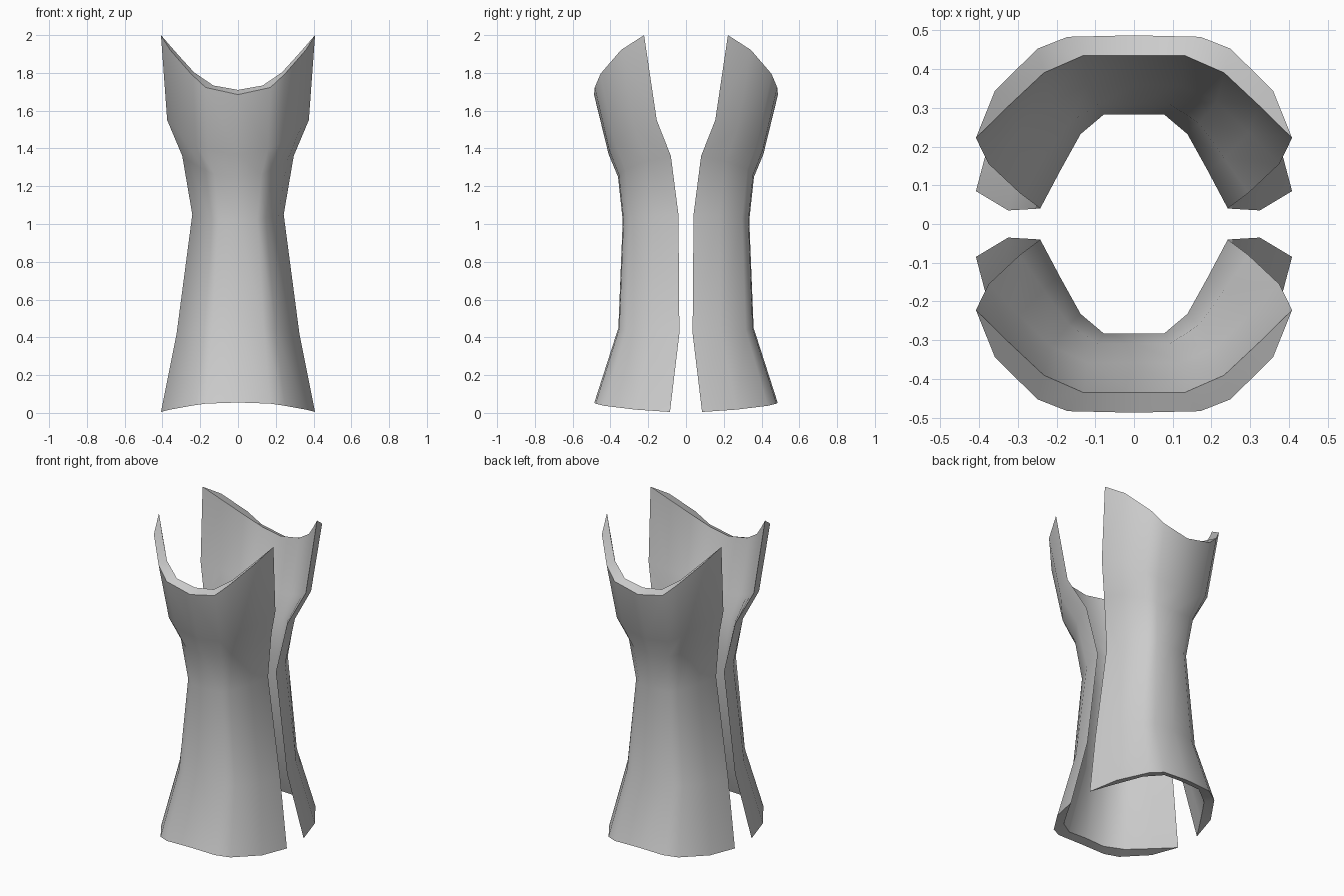
import bpy, bmesh

if "Cube" in bpy.data.objects:
    bpy.data.objects.remove(bpy.data.objects["Cube"])

# Rows from top to bottom: edge x, edge y, edge z, outer middle y, outer middle z, inner middle z
ROWS = [
    (0.408, 0.222, 2.00, 0.487, 1.685, 1.71),
    (0.375, 0.155, 1.55, 0.410, 1.37, 1.38),
    (0.295, 0.080, 1.36, 0.360, 1.25, 1.25),
    (0.242, 0.040, 1.05, 0.335, 1.02, 1.02),
    (0.325, 0.035, 0.42, 0.358, 0.45, 0.45),
    (0.408, 0.085, 0.005, 0.485, 0.055, 0.07),
]
# Cross-section fractions from the middle to the side edge: x, y, height blend
OUTER = [(0, 1, 1), (0.42, 0.985, 0.88), (0.61, 0.87, 0.65), (0.88, 0.46, 0.25), (1, 0, 0)]
INNER = [(0, 1, 1), (0.32, 1, 0.92), (0.57, 0.79, 0.68), (0.79, 0.395, 0.34)]
WALL = 0.052


def section(row):
    """Closed ring: outer wall from left to right, then inner wall back."""
    xe, ye, ze, yo, zo, zi = row

    def pts(fr, y_mid, z_mid):
        half = [(xe * a, ye + (y_mid - ye) * b, ze + (z_mid - ze) * c) for a, b, c in fr]
        return [(-x, y, z) for x, y, z in half[:0:-1]] + half

    return pts(OUTER, yo, zo) + pts(INNER, yo - WALL, zi)[::-1]


def shell(name, side):
    bm = bmesh.new()
    rings = [[bm.verts.new((x, side * y, z)) for x, y, z in section(r)] for r in ROWS]
    n = len(rings[0])
    # Walls
    for a, b in zip(rings, rings[1:]):
        for i in range(n):
            j = (i + 1) % n
            bm.faces.new((a[i], a[j], b[j], b[i]))
    # Top and bottom rims
    for ring in (rings[0], rings[-1]):
        outer = ring[:9]
        inner = [ring[0]] + ring[9:][::-1] + [ring[8]]
        for i in range(8):
            quad = [outer[i], outer[i + 1], inner[i + 1], inner[i]]
            bm.faces.new(list(dict.fromkeys(quad)))
    bmesh.ops.recalc_face_normals(bm, faces=bm.faces)
    me = bpy.data.meshes.new(name)
    bm.to_mesh(me)
    bm.free()
    ob = bpy.data.objects.new(name, me)
    bpy.context.collection.objects.link(ob)
    bpy.ops.object.select_all(action='DESELECT')
    ob.select_set(True)
    bpy.context.view_layer.objects.active = ob
    bpy.ops.object.shade_smooth_by_angle(angle=0.75)


# Two facing halves of the guard
shell("front_guard_plate", -1)
shell("back_guard_plate", 1)
